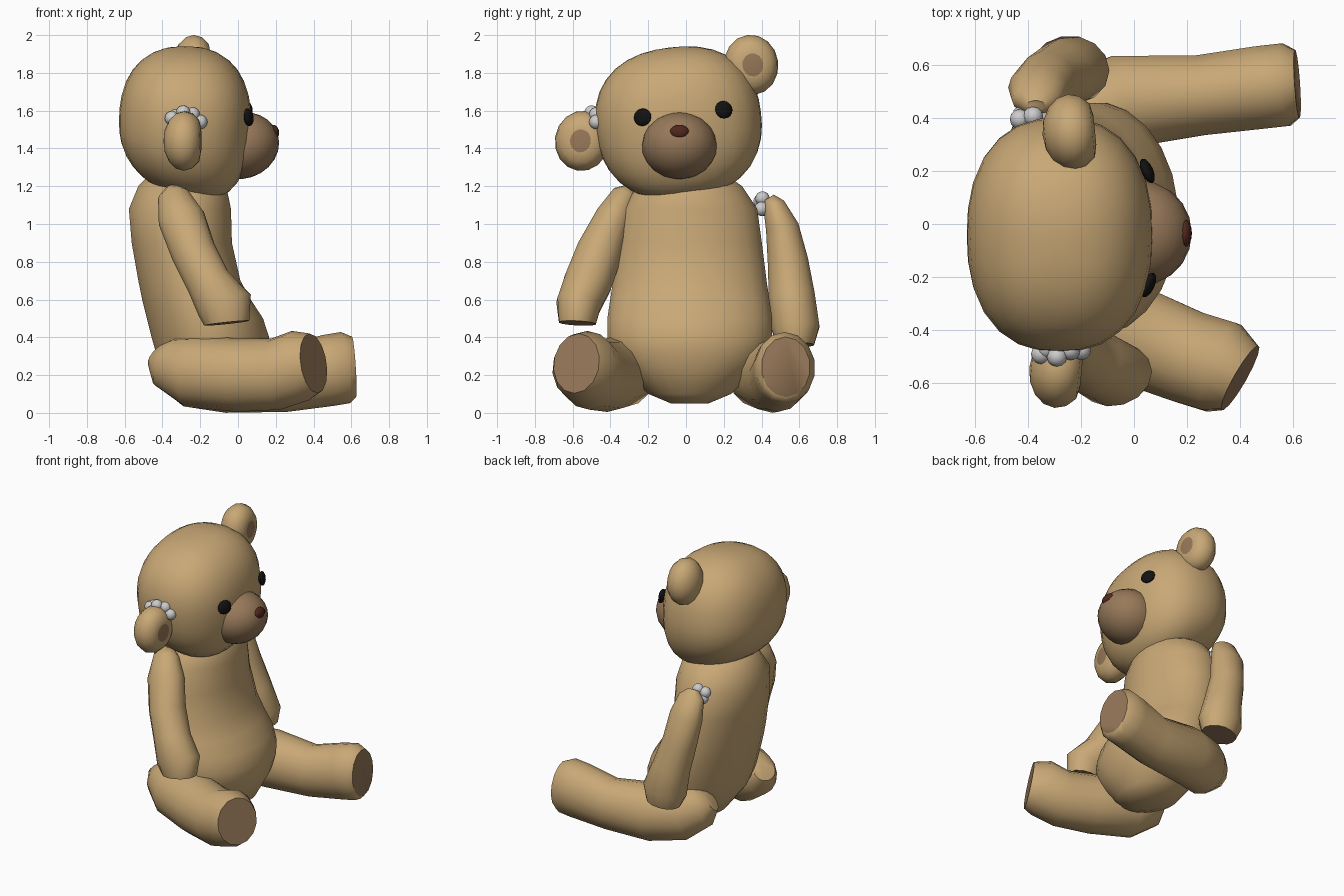
import bpy, bmesh, math
from mathutils import Vector, Matrix

if "Cube" in bpy.data.objects:
    bpy.data.objects.remove(bpy.data.objects["Cube"])


def mat(name, rgb):
    m = bpy.data.materials.new(name)
    m.diffuse_color = (*rgb, 1)
    m.use_nodes = True
    m.node_tree.nodes["Principled BSDF"].inputs["Base Color"].default_value = m.diffuse_color
    return m


FUR = mat("fur", (0.58, 0.39, 0.18))
PAD = mat("pad", (0.31, 0.19, 0.10))
BLACK = mat("black", (0.006, 0.006, 0.006))
NOSE = mat("nose_brown", (0.08, 0.02, 0.012))


def finish(bm, name, mats, angle=50):
    bmesh.ops.recalc_face_normals(bm, faces=bm.faces)
    me = bpy.data.meshes.new(name)
    bm.to_mesh(me)
    bm.free()
    for m in mats:
        me.materials.append(m)
    ob = bpy.data.objects.new(name, me)
    bpy.context.collection.objects.link(ob)
    bpy.ops.object.select_all(action='DESELECT')
    ob.select_set(True)
    bpy.context.view_layer.objects.active = ob
    bpy.ops.object.shade_smooth_by_angle(angle=math.radians(angle))
    return ob


def tube(name, rings, ref, sides=14, axis=None, pad_end=False):
    """Loft elliptical rings (x, y, z, radius_u, radius_v) along a path."""
    bm = bmesh.new()
    pts = [Vector(r[:3]) for r in rings]
    loops = []
    for i, r in enumerate(rings):
        t = axis or (pts[min(i + 1, len(pts) - 1)] - pts[max(i - 1, 0)]).normalized()
        u = Vector(ref).cross(t).normalized()
        v = t.cross(u)
        angles = [2 * math.pi * (k + 0.5) / sides for k in range(sides)]
        loops.append([bm.verts.new(pts[i] + u * r[3] * math.cos(a) + v * r[4] * math.sin(a))
                      for a in angles])
    for a, b in zip(loops, loops[1:]):
        for k in range(sides):
            n = (k + 1) % sides
            bm.faces.new((a[k], a[n], b[n], b[k]))
    bm.faces.new(loops[0])
    end = bm.faces.new(loops[-1])
    if pad_end:
        end.material_index = 1
    return finish(bm, name, [FUR, PAD])


def ball(name, loc, radii, m, rot=(0, 0, 0), power=2.0, jaw=0.0, seg=20, rings=12):
    """Ellipsoid, squared off when power is above 2; jaw drops the lower front."""
    bm = bmesh.new()
    bmesh.ops.create_uvsphere(bm, u_segments=seg, v_segments=rings, radius=1)
    for v in bm.verts:
        v.co /= sum(abs(c) ** power for c in v.co) ** (1 / power)
        if v.co.z < 0:
            v.co.z *= 1 + jaw * v.co.x
        v.co = Vector(c * r for c, r in zip(v.co, radii))
    turn = Matrix.Rotation(rot[2], 4, 'Z') @ Matrix.Rotation(rot[0], 4, 'X') @ Matrix.Rotation(rot[1], 4, 'Y')
    bm.transform(Matrix.Translation(loc) @ turn)
    return finish(bm, name, [m] if m else [])


def ear(name, loc, yaw, roll):
    bm = bmesh.new()
    bmesh.ops.create_uvsphere(bm, u_segments=16, v_segments=8, radius=1)
    for f in bm.faces:  # coloured patch in the middle of the front
        if f.calc_center_median().z > 0.93:
            f.material_index = 1
    for v in bm.verts:  # slightly flattened front
        v.co.z = min(v.co.z, 0.8)
    bm.transform(Matrix.Translation(loc) @ Matrix.Rotation(yaw, 4, 'Z') @ Matrix.Rotation(roll, 4, 'X')
                 @ Matrix.Rotation(math.pi / 2, 4, 'Y') @ Matrix.Diagonal((0.16, 0.145, 0.11, 1)))
    finish(bm, name, [FUR, PAD], 80)


# Body, leaning back with a round belly (height, back, front, half width)
profile = [(0.05, -0.2, 0.0, 0.1), (0.1, -0.3, 0.08, 0.22), (0.25, -0.41, 0.15, 0.38),
           (0.33, -0.44, 0.165, 0.425), (0.4, -0.46, 0.168, 0.44), (0.5, -0.485, 0.135, 0.44),
           (0.6, -0.51, 0.07, 0.425), (0.7, -0.53, 0.015, 0.41), (0.9, -0.565, -0.03, 0.385),
           (1.08, -0.58, -0.035, 0.36), (1.2, -0.53, -0.06, 0.28), (1.27, -0.46, -0.12, 0.18)]
tube("body", [((b + f) / 2, 0.02, z, w, (f - b) / 2) for z, b, f, w in profile],
     (1, 0, 0), 24, Vector((0, 0, 1)))

# Arms with flat padded ends
tube("right_arm", [(-0.34, -0.29, 1.19, 0.03, 0.04), (-0.34, -0.32, 1.15, 0.075, 0.085),
                   (-0.30, -0.385, 1.03, 0.1, 0.125), (-0.235, -0.46, 0.85, 0.125, 0.12),
                   (-0.155, -0.52, 0.69, 0.13, 0.12), (-0.07, -0.57, 0.57, 0.12, 0.15),
                   (-0.06, -0.575, 0.475, 0.1, 0.12)], (1, 0, 0), pad_end=True)
tube("left_arm", [(-0.37, 0.44, 1.14, 0.03, 0.04), (-0.37, 0.465, 1.1, 0.06, 0.09),
                  (-0.36, 0.51, 0.98, 0.09, 0.115), (-0.33, 0.54, 0.8, 0.11, 0.115),
                  (-0.28, 0.56, 0.62, 0.125, 0.125), (-0.24, 0.58, 0.45, 0.13, 0.15),
                  (-0.23, 0.58, 0.36, 0.1, 0.12)], (1, 0, 0), pad_end=True)

# Legs with padded soles
tube("right_leg", [(-0.43, -0.27, 0.31, 0.08, 0.07), (-0.38, -0.29, 0.27, 0.13, 0.14),
                   (-0.25, -0.335, 0.22, 0.18, 0.19), (0.0, -0.42, 0.2, 0.19, 0.195),
                   (0.2, -0.5, 0.205, 0.18, 0.19), (0.33, -0.54, 0.25, 0.18, 0.19),
                   (0.40, -0.58, 0.262, 0.14, 0.16)], (0, 0, 1), pad_end=True)
tube("left_leg", [(-0.42, 0.31, 0.31, 0.07, 0.07), (-0.37, 0.33, 0.27, 0.12, 0.14),
                  (-0.25, 0.385, 0.22, 0.17, 0.19), (-0.05, 0.46, 0.195, 0.18, 0.195),
                  (0.25, 0.485, 0.18, 0.155, 0.175), (0.48, 0.515, 0.225, 0.16, 0.19),
                  (0.57, 0.525, 0.24, 0.16, 0.19), (0.615, 0.528, 0.243, 0.13, 0.16)],
     (0, 0, 1), pad_end=True)

# Head tilted sideways, with the face
tilt = math.radians(7)
ball("head", (-0.28, -0.04, 1.54), (0.35, 0.44, 0.397), FUR, (tilt, 0, 0), 2.35, 0.2, 28, 18)
ball("muzzle", (0.02, -0.035, 1.415), (0.2, 0.2, 0.175), PAD, (0, math.radians(-18), 0))
ball("nose", (0.195, -0.035, 1.49), (0.022, 0.05, 0.036), NOSE, (0, math.radians(-15), 0), seg=12, rings=8)
for side, y, z, yaw in (("right", -0.23, 1.565, -24), ("left", 0.2, 1.605, 24)):
    ball(side + "_eye", (0.05 if y > 0 else 0.055, y, z), (0.022, 0.05, 0.047), BLACK,
         (0, math.radians(-8), math.radians(yaw)), seg=12, rings=8)

# Ears, one coming loose
ear("left_ear", (-0.235, 0.345, 1.842), 0.1, tilt)
ear("right_ear", (-0.285, -0.55, 1.44), -0.1, -0.15)

# Stuffing at the torn seams
tufts = [(-0.35, -0.49, 1.56), (-0.33, -0.47, 1.57), (-0.29, -0.5, 1.59), (-0.24, -0.475, 1.58),
         (-0.2, -0.475, 1.54), (-0.38, 0.405, 1.135), (-0.43, 0.395, 1.12),
         (-0.35, 0.4, 1.08), (-0.42, 0.41, 1.08)]
for i, p in enumerate(tufts):
    ball(f"stuffing_{i + 1}", p, (0.038,) * 3, None, seg=12, rings=8)
